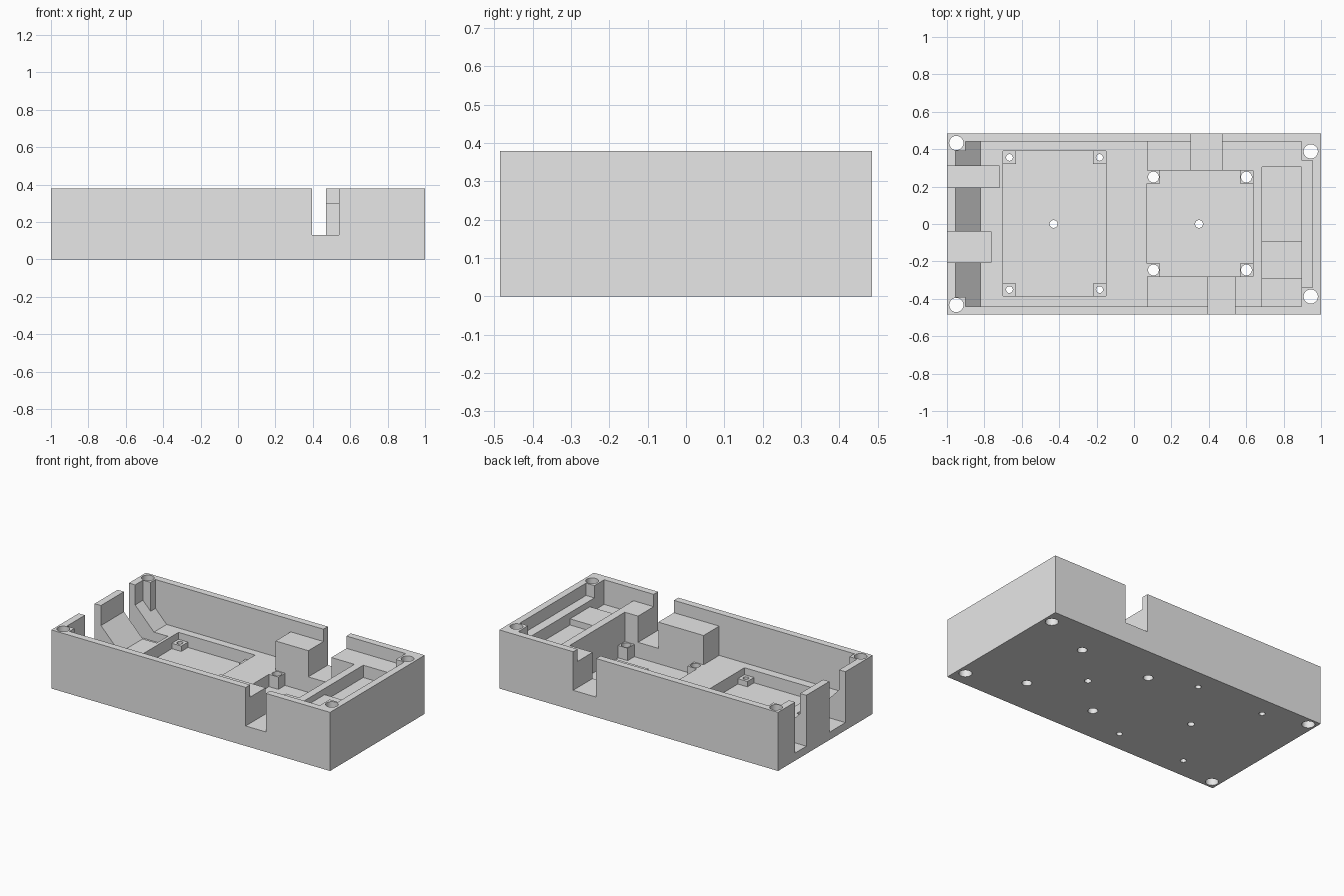
import bpy, bmesh, math

if "Cube" in bpy.data.objects:
    bpy.data.objects.remove(bpy.data.objects["Cube"], do_unlink=True)

TOP = 0.5  # cutters reach above the rim
grey = bpy.data.materials.new("light grey plastic")
grey.use_nodes = True
grey.diffuse_color = (0.8, 0.8, 0.8, 1)
grey.node_tree.nodes["Principled BSDF"].inputs["Base Color"].default_value = (0.8, 0.8, 0.8, 1)


def prism(name, profile, y0, y1):
    """Extrude an x-z profile along y."""
    bm = bmesh.new()
    face = bm.faces.new([bm.verts.new((x, y0, z)) for x, z in profile])
    ext = bmesh.ops.extrude_face_region(bm, geom=[face])
    for v in ext["geom"]:
        if isinstance(v, bmesh.types.BMVert):
            v.co.y = y1
    bmesh.ops.recalc_face_normals(bm, faces=bm.faces)
    mesh = bpy.data.meshes.new(name)
    bm.to_mesh(mesh)
    bm.free()
    mesh.materials.append(grey)
    obj = bpy.data.objects.new(name, mesh)
    bpy.context.collection.objects.link(obj)
    return obj


def box(name, x0, x1, y0, y1, z0, z1=TOP):
    return prism(name, [(x0, z0), (x1, z0), (x1, z1), (x0, z1)], y0, y1)


def drill(name, x, y, r):
    bpy.ops.mesh.primitive_cylinder_add(vertices=32, radius=r, depth=2, location=(x, y, 0))
    obj = bpy.context.object
    obj.name = name
    return obj


case = box("case", -1, 1, -0.485, 0.485, 0, 0.38)
helpers = []


def combine(obj, operation="DIFFERENCE"):
    mod = case.modifiers.new(obj.name, "BOOLEAN")
    mod.operation, mod.solver, mod.object = operation, "EXACT", obj
    obj.hide_render = True
    helpers.append(obj)


# Main compartment with a sloped end, narrowed by the corner pillars
for start, high, half in ((-0.955, 0.25, 0.39), (-0.90, 0.193, 0.44)):
    combine(prism("compartment", [(start, TOP), (start, high), (-0.82, 0.11),
                                  (0.07, 0.11), (0.07, TOP)], -half, half))

# Raised deck at the other end
combine(box("deck", 0.05, 0.895, -0.44, 0.44, 0.30))
combine(box("deck_end", 0.88, 0.955, -0.34, 0.34, 0.30))

# Board pockets
combine(box("large_board_pocket", -0.70, -0.15, -0.385, 0.39, 0.03))
combine(box("small_board_pocket", 0.07, 0.635, -0.28, 0.285, 0.03))

# Stepped side pocket
for y0, y1, z in ((-0.09, 0.305, 0.22), (-0.295, -0.09, 0.26), (-0.44, -0.295, 0.22)):
    combine(box("side_pocket", 0.685, 0.895, y0, y1, z))

# Cable slots through the walls
combine(box("front_slot", 0.395, 0.54, -0.6, -0.27, 0.13))
combine(box("back_slot", 0.305, 0.47, 0.275, 0.6, 0.13))
combine(box("end_slot_wide", -1.1, -0.765, -0.205, -0.04, 0.05))
combine(box("end_slot_narrow", -1.1, -0.72, 0.195, 0.31, 0.05))

# Square standoffs in the pocket corners, with their screw holes
S = 0.068
drills = []
for x0, x1, y0, y1, top, r, inset in ((-0.70, -0.15, -0.385, 0.39, 0.065, 0.018, 0.033),
                                      (0.07, 0.635, -0.28, 0.285, 0.11, 0.029, 0.034)):
    for x in (x0, x1 - S):
        for y in (y0, y1 - S):
            combine(box("standoff", x, x + S, y, y + S, 0.02, top), "UNION")
            drills.append((x + S / 2, y + S / 2, r))
    drills.append(((x0 + x1) / 2 - 0.005, 0, 0.021))

# Corner pillar holes
for x, y in ((-0.95, 0.433), (0.945, 0.388)):
    drills += [(x, y, 0.038), (x, -y, 0.038)]
for hole in drills:
    combine(drill("screw_hole", *hole))

# Bake the cuts and drop the helpers
graph = bpy.context.evaluated_depsgraph_get()
baked = bpy.data.meshes.new_from_object(case.evaluated_get(graph))
case.modifiers.clear()
case.data = baked
for obj in helpers:
    bpy.data.objects.remove(obj, do_unlink=True)
case.data.materials.clear()
case.data.materials.append(grey)
for poly in case.data.polygons:
    poly.material_index = 0

bpy.ops.object.select_all(action="DESELECT")
case.select_set(True)
bpy.context.view_layer.objects.active = case
bpy.ops.object.shade_smooth_by_angle(angle=math.radians(30))
